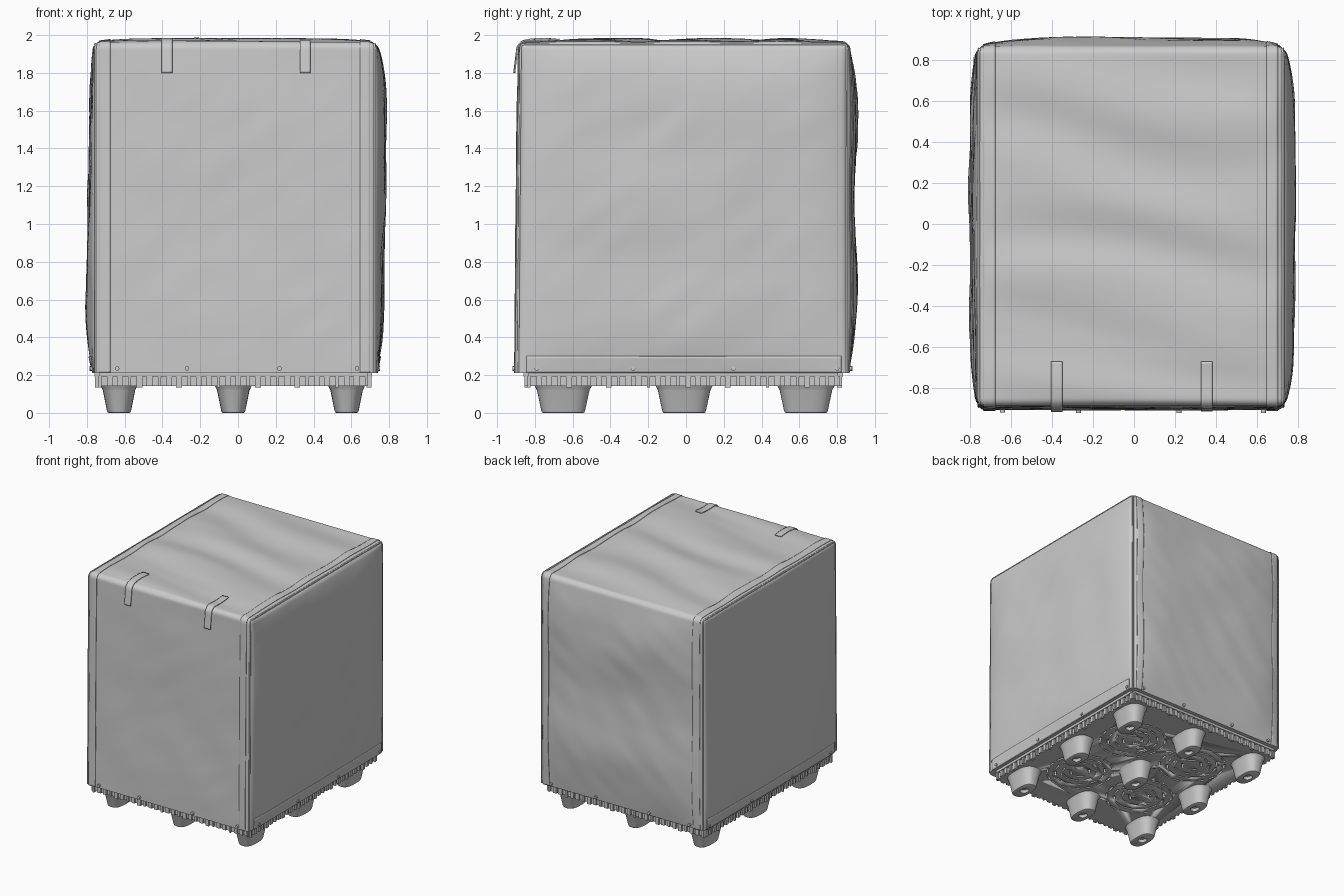
import bpy, bmesh, math
from mathutils import Vector, noise

if "Cube" in bpy.data.objects:
    bpy.data.objects.remove(bpy.data.objects["Cube"])

C = Vector((-0.015, -0.0115, 1.087))      # centre of the cover box
H = Vector((0.75, 0.8735, 0.875))         # half sizes of the cover box
R = 0.035


def finish(name, bm, angle=35):
    bmesh.ops.recalc_face_normals(bm, faces=bm.faces)
    me = bpy.data.meshes.new(name)
    bm.to_mesh(me)
    bm.free()
    ob = bpy.data.objects.new(name, me)
    bpy.context.collection.objects.link(ob)
    bpy.ops.object.select_all(action='DESELECT')
    ob.select_set(True)
    bpy.context.view_layer.objects.active = ob
    bpy.ops.object.shade_smooth_by_angle(angle=math.radians(angle))
    return ob


def add_box(bm, x0, x1, y0, y1, z0, z1, turn=0.0):
    vs = bmesh.ops.create_cube(bm, size=1)['verts']
    bmesh.ops.scale(bm, vec=(x1 - x0, y1 - y0, z1 - z0), verts=vs)
    ca, sa = math.cos(turn), math.sin(turn)
    for v in vs:
        x, y, z = v.co
        v.co = (x * ca - y * sa + (x0 + x1) / 2, x * sa + y * ca + (y0 + y1) / 2, z + (z0 + z1) / 2)


# Cloth surface: maps a point of the plain box to the rounded, bulging, wrinkled cover
def skin(p, lift=0.0):
    q = p - C
    inner = Vector([max(-H[i] + R, min(H[i] - R, q[i])) for i in range(3)])
    if q.z < 0:
        inner.z = q.z
    n = (q - inner).normalized()
    pos = C + inner + n * R
    u, v, w = [max(-1, min(1, q[i] / H[i])) for i in range(3)]
    x, y, z = pos

    def win(a, b):
        return (1 - a ** 6) * (1 - b ** 6)

    soft = noise.noise(Vector((x * 2 + z * 1.3, y * 2 + z * 1.3, z * 1.2 - y)))
    fold = noise.noise(Vector((x * 5 - z * 4, y * 5 - z * 4, z * 2 + 7)))
    crease = 0.013 * soft + 0.005 * fold
    side = win(v, w)
    right = side * (0.043 + 0.016 * w + crease)
    left = side * (0.028 - 0.013 * w + crease)
    back = win(u, w) * (0.033 + 0.011 * math.cos((z - 1.6) * 6.6) + crease)
    front = 0.010 * (1 - w) + win(u, w) * (0.003 + 0.6 * crease)
    ridge = math.sin(13 * y + 2.2 * x + 1.5 * noise.noise(Vector((x, y * 2, 3))))
    top = win(u, v) * (0.012 + 0.011 * ridge + 0.012 * noise.noise(Vector((x, y * 5 + x, 1))))
    pos.x += max(n.x, 0) * right + min(n.x, 0) * left
    pos.y += max(n.y, 0) * back + min(n.y, 0) * front
    pos.z += max(n.z, 0) * top
    return pos + n * lift


def span(a, b, step=0.012):
    k = max(1, round(abs(b - a) / step))
    return [a + (b - a) * i / k for i in range(k + 1)]


# Path in the yz plane: up the front, over the top and down the back
Y0, Y1, Z0, Z1 = C.y - H.y, C.y + H.y, C.z - H.z, C.z + H.z
HOOP = ([(Y0, z) for z in span(Z0, Z1)] + [(y, Z1) for y in span(Y0, Y1)][1:]
        + [(Y1, z) for z in span(Z1, Z0)][1:])


def strip(name, rows, thick, lift):
    bm = bmesh.new()
    grid = [[bm.verts.new(skin(p, lift(p))) for p in row] for row in rows]
    for a, b in zip(grid, grid[1:]):
        for i in range(len(a) - 1):
            bm.faces.new((a[i], a[i + 1], b[i + 1], b[i]))
    ob = finish(name, bm)
    m = ob.modifiers.new('thickness', 'SOLIDIFY')
    m.thickness, m.offset = thick, 0
    return ob


# Fabric cover
bm = bmesh.new()
bmesh.ops.create_cube(bm, size=2)
bmesh.ops.subdivide_edges(bm, edges=bm.edges[:], cuts=79, use_grid_fill=True)
low = [f for f in bm.faces if f.calc_center_median().z < -0.9999]
bmesh.ops.delete(bm, geom=low, context='FACES')
for v in bm.verts:
    s = [0.3 * c + 0.7 * math.sin(c * math.pi / 2) for c in v.co]
    v.co = skin(C + Vector([s[i] * H[i] for i in range(3)]))
bmesh.ops.holes_fill(bm, edges=[e for e in bm.edges if e.is_boundary], sides=0)
finish('fabric_cover', bm, 40)

# Seam bands over front, top and back, edge piping, and side hems
for label, x0, x1, edge in (('left', -0.735, -0.675, -1), ('right', 0.645, 0.70, 1)):
    rows = [[Vector((x, y, z)) for x in span(x0, x1)] for y, z in HOOP]
    strip(label + '_seam_band', rows, 0.005, lambda p: 0.002)
    ex = C.x + edge * H.x
    cu = bpy.data.curves.new(label + '_edge_piping', 'CURVE')
    cu.dimensions, cu.bevel_depth, cu.bevel_resolution = '3D', 0.006, 2
    cu.use_fill_caps = True
    sp = cu.splines.new('POLY')
    pts = HOOP[::2]
    sp.points.add(len(pts) - 1)
    for sv, (y, z) in zip(sp.points, pts):
        sv.co = (*skin(Vector((ex, y, z)), 0.001), 1)
    bpy.context.collection.objects.link(bpy.data.objects.new(label + '_edge_piping', cu))
    rows = [[Vector((ex, y, z)) for z in span(Z0, 0.30)] for y in span(Y0 + 0.04, Y1 - 0.04)]
    strip(label + '_hem', rows, 0.006, lambda p: 0.003)

# Two closing straps hanging over the front top edge
for label, sx in (('left', -0.376), ('right', 0.355)):
    path = [(Y0, z) for z in span(1.80, Z1)] + [(y, Z1) for y in span(Y0, -0.67)][1:]
    rows = [[Vector((x, y, z)) for x in span(sx - 0.028, sx + 0.028)] for y, z in path]
    strip(label + '_strap', rows, 0.008, lambda p: 0.006 + 0.09 * max(0, 1.96 - p.z))

# Fastener buttons along the bottom edge
bm = bmesh.new()
spots = [(Vector((x, y, 0.235)), 'y') for y in (Y0, Y1) for x in (-0.64, -0.27, 0.22, 0.63)]
spots += [(Vector((C.x + s * H.x, y, 0.235)), 'x') for s in (-1, 1) for y in (-0.79, -0.28, 0.25, 0.80)]
for p, axis in spots:
    made = bmesh.ops.create_cone(bm, cap_ends=True, segments=12, radius1=0.012, radius2=0.012, depth=0.024)['verts']
    c = skin(p, 0.002)
    for v in made:
        a, b, d = v.co
        v.co = c + (Vector((a, d, b)) if axis == 'y' else Vector((d, a, b)))
finish('fastener_buttons', bm)

# Pallet deck with slotted underside
PX0, PX1, PY0, PY1 = -0.76, 0.71, -0.86, 0.83
FX, FY = (-0.63, -0.025, 0.575), (-0.65, -0.01, 0.635)
bm = bmesh.new()
add_box(bm, PX0 + 0.018, PX1 - 0.018, PY0 + 0.018, PY1 - 0.018, 0.142, 0.2)
deck = finish('pallet_deck', bm)
bm = bmesh.new()
for cx in ((FX[0] + FX[1]) / 2, (FX[1] + FX[2]) / 2):
    for cy in ((FY[0] + FY[1]) / 2, (FY[1] + FY[2]) / 2):
        for r, k in ((0.07, 4), (0.13, 8), (0.19, 12), (0.25, 16)):
            for i in range(k):
                t = 2 * math.pi * (i + 0.5) / k
                x, y = cx + r * math.cos(t), cy + r * math.sin(t) * 1.05
                add_box(bm, x - 0.007, x + 0.007, y - 0.033, y + 0.033, 0.12, 0.175, t)
cutter = finish('slot_cutter', bm)
cutter.hide_render = True
m = deck.modifiers.new('slots', 'BOOLEAN')
m.operation, m.object, m.solver = 'DIFFERENCE', cutter, 'EXACT'
bpy.context.view_layer.objects.active = deck
bpy.ops.object.modifier_apply(modifier='slots')
bpy.data.objects.remove(cutter)

# Pallet rim: top lip with bevelled corners
bm = bmesh.new()
add_box(bm, PX0, PX1, PY0, PY1, 0.192, 0.214)
bmesh.ops.bevel(bm, geom=[e for e in bm.edges if abs(e.verts[0].co.z - e.verts[1].co.z) > 0.01],
                offset=0.025, segments=4, affect='EDGES')
finish('pallet_lip', bm)

# Pallet rim: vertical ribs on all four sides
bm = bmesh.new()
for a, b, along_x in ((PX0, PX1, True), (PY0, PY1, False)):
    k = round((b - a - 0.06) / 0.052)
    for i in range(k + 1):
        c = a + 0.03 + (b - a - 0.06) * i / k
        half = 0.015 if i % 3 else 0.008
        zb = 0.142 if i % 4 else 0.134
        for e0, e1 in ((0.004, 0.03), (-0.03, -0.004)):
            if along_x:
                o = PY0 if e0 > 0 else PY1
                add_box(bm, c - half, c + half, o + e0, o + e1, zb, 0.195)
            else:
                o = PX0 if e0 > 0 else PX1
                add_box(bm, o + e0, o + e1, c - half, c + half, zb, 0.195)
finish('pallet_rim_ribs', bm)

# Nine tapered feet with a dimple in the sole
LAYERS = ((0.15, 0.1, 0.155), (0.128, 0.09, 0.143), (0.12, 0.086, 0.139), (0.012, 0.064, 0.116),
          (0.003, 0.06, 0.112), (0, 0.055, 0.107), (0, 0.03, 0.036), (0.025, 0.026, 0.032))
for i, fx in enumerate(FX):
    for j, fy in enumerate(FY):
        bm = bmesh.new()
        rings = []
        for z, rx, ry in LAYERS:
            ring = []
            for s in range(40):
                t = 2 * math.pi * s / 40
                ct, st = math.cos(t), math.sin(t)
                ring.append(bm.verts.new((fx + rx * math.copysign(abs(ct) ** 0.75, ct),
                                          fy + ry * math.copysign(abs(st) ** 0.75, st), z)))
            rings.append(ring)
        for a, b in zip(rings, rings[1:]):
            for s in range(40):
                bm.faces.new((a[s], a[(s + 1) % 40], b[(s + 1) % 40], b[s]))
        bm.faces.new(rings[0])
        bm.faces.new(rings[-1])
        row, col = ('front', 'middle', 'back')[j], ('left', 'centre', 'right')[i]
        finish(f'{row}_{col}_foot', bm)
